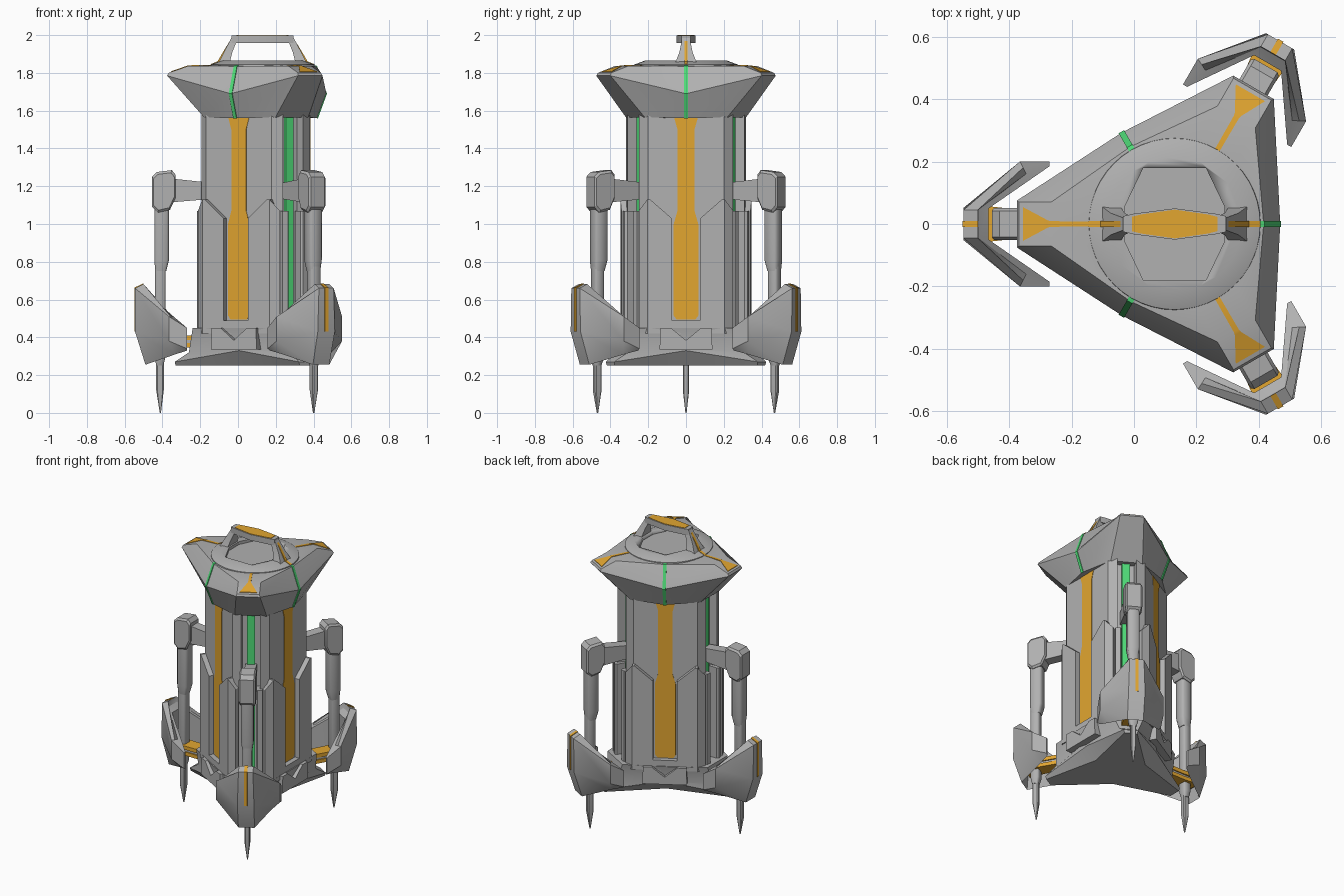
import bpy, bmesh, math

if "Cube" in bpy.data.objects:
    bpy.data.objects.remove(bpy.data.objects["Cube"])

CX = 0.13                        # x of the three-fold symmetry axis
ARMS = (180, 60, -60)            # directions of legs and shields
FACES = (0, 120, 240)            # directions of the body panels


def material(name, rgb):
    m = bpy.data.materials.new(name)
    m.diffuse_color = (*rgb, 1)
    m.use_nodes = True
    m.node_tree.nodes["Principled BSDF"].inputs["Base Color"].default_value = m.diffuse_color
    return m


GREY = material("grey_metal", (0.44, 0.44, 0.44))
ORANGE = material("orange_trim", (0.76, 0.38, 0.03))
GREEN = material("green_light", (0.08, 0.72, 0.19))


def loft(name, rings, mat=GREY, angles=(0,), smooth=25):
    """Skin closed rings of equal length, cap both ends, repeat round the axis."""
    bm = bmesh.new()
    vs = [[bm.verts.new(p) for p in r] for r in rings]
    n = len(rings[0])
    for a, b in zip(vs, vs[1:]):
        for i in range(n):
            j = (i + 1) % n
            bm.faces.new((a[i], a[j], b[j], b[i]))
    bm.faces.new(vs[0][::-1])
    bm.faces.new(vs[-1])
    bmesh.ops.recalc_face_normals(bm, faces=bm.faces)
    me = bpy.data.meshes.new(name)
    bm.to_mesh(me)
    bm.free()
    me.materials.append(mat)
    me.shade_smooth()
    me.set_sharp_from_angle(angle=math.radians(smooth))
    for k, a in enumerate(angles):
        ob = bpy.data.objects.new(name if len(angles) == 1 else f"{name}_{k + 1}", me)
        ob.location.x = CX
        ob.rotation_euler.z = math.radians(a)
        bpy.context.collection.objects.link(ob)
    return ob


def side(name, rz, hw, mat=GREY, angles=(0,)):
    """Radial (r, z) profile with a half width across."""
    return loft(name, [[(r, s * hw, z) for r, z in rz] for s in (-1, 1)], mat, angles)


def front(name, vz, r0, r1, mat=GREY, angles=(0,)):
    """Outline (across, z) pushed out along the radius."""
    return loft(name, [[(r, v, z) for v, z in vz] for r in (r0, r1)], mat, angles)


def plan(name, xy, z0, z1, mat=GREY, angles=(0,)):
    return loft(name, [[(x, y, z) for x, y in xy] for z in (z0, z1)], mat, angles)


def mirror(half):
    """Complete a (across, z) half outline."""
    return half + [(-v, z) for v, z in half[::-1]]


def polar(u, v, deg):
    a = math.radians(deg)
    return u * math.cos(a) - v * math.sin(a), u * math.sin(a) + v * math.cos(a)


def tri(mid, mz, corner, hw, cz):
    """Nine point truncated triangle: side middles and corner pairs."""
    ring = []
    for a in FACES:
        ring.append((*polar(mid, 0, a), mz))
        ring += [(*polar(corner, v, a + 60), cz) for v in (-hw, hw)]
    return ring


def octa(r0, r1, hw, z, c=0.3):
    """Chamfered rectangle section of a leg."""
    m, h = (r0 + r1) / 2, (r1 - r0) / 2
    k, q = h * (1 - c), hw * (1 - c)
    return [(m + x, y, z) for x, y in ((h, -q), (h, q), (k, hw), (-k, hw),
                                       (-h, q), (-h, -q), (-k, -hw), (k, -hw))]


# Body core with a narrow groove at each arm direction
core = []
for a in FACES:
    core += [polar(u, v, a) for u, v in ((0.25, -0.2), (0.25, 0.2))]
    core += [polar(u, v, a + 60) for u, v in ((0.323, -0.06), (0.27, -0.055),
                                              (0.27, 0.055), (0.323, 0.06))]
plan("body_core", core, 0.40, 1.60)

# Green strips in the grooves
front("groove_light", [(-0.024, 0.5), (0.024, 0.5), (0.024, 1.62), (-0.024, 1.62)],
      0.26, 0.288, GREEN, ARMS)

# Lower armour panels, left and right of each orange strip, and groove rails
for s, label in ((1, "left"), (-1, "right")):
    st = [(0.283, 0.075, 0.22, 0.075, 1.03), (0.283, 0.19, 0.22, 0.19, 1.13),
          (0.283, 0.205, 0.21, 0.20, 1.13), (0.25, 0.25, 0.20, 0.22, 1.07)]
    loft(f"lower_panel_{label}",
         [[(a, s * b, 0.42), (a, s * b, t), (c, s * d, t), (c, s * d, 0.42)]
          for a, b, c, d, t in st], GREY, FACES)
    plan(f"groove_rail_{label}", [(0.28, s * 0.036), (0.338, s * 0.036), (0.348, s * 0.046),
                                  (0.343, s * 0.075), (0.28, s * 0.075)],
         0.42, 1.07, GREY, ARMS)
front("panel_sill", mirror([(0.08, 0.42), (0.08, 0.49)]), 0.22, 0.283, GREY, FACES)

# Orange body strips
front("body_strip", mirror([(0.05, 0.495), (0.065, 0.515), (0.065, 1.0), (0.045, 1.07),
                            (0.045, 1.5), (0.065, 1.57)]), 0.247, 0.253, ORANGE, FACES)

# Triangular base, underside rising to the side middles, with notched blocks
loft("base", [tri(0.18, 0.25, 0.46, 0.04, 0.25), tri(0.25, 0.33, 0.465, 0.045, 0.27),
              tri(0.27, 0.345, 0.39, 0.06, 0.32), tri(0.29, 0.45, 0.37, 0.11, 0.45)])
front("base_block", mirror([(0.14, 0.335), (0.135, 0.45), (0.08, 0.45), (0.001, 0.385)]),
      0.2, 0.305, GREY, FACES)

# Lid
loft("lid", [tri(0.29, 1.56, 0.31, 0.10, 1.565), tri(0.338, 1.69, 0.505, 0.075, 1.785),
             tri(0.332, 1.705, 0.498, 0.07, 1.80), tri(0.285, 1.835, 0.395, 0.07, 1.836),
             tri(0.268, 1.84, 0.262, 0.07, 1.84)], smooth=40)
side("lid_light", [(0.270, 1.842), (0.288, 1.837), (0.341, 1.69), (0.293, 1.558),
                   (0.28, 1.562), (0.33, 1.69), (0.278, 1.832), (0.262, 1.838)],
     0.010, GREEN, FACES)
loft("lid_arrow", [[(r, -w, z - 0.006), (r, w, z - 0.006), (r, w, z), (r, -w, z)]
                   for r, w, z in ((0.26, 0.008, 1.843), (0.395, 0.009, 1.840),
                                   (0.405, 0.011, 1.836), (0.425, 0.022, 1.829),
                                   (0.485, 0.054, 1.808))], ORANGE, ARMS)

# Top disc with a recessed well
disc = loft("top_disc", [[(r * math.cos(i * math.pi / 24), r * math.sin(i * math.pi / 24), z)
                          for i in range(48)]
                         for r, z in ((0.276, 1.83), (0.274, 1.844), (0.215, 1.866))])
well = plan("well_cutter", [(0.16, -0.055), (0.16, 0.055), (0.1, 0.18), (-0.1, 0.18),
                            (-0.16, 0.055), (-0.16, -0.055), (-0.1, -0.18), (0.1, -0.18)],
            1.846, 1.95)
well.hide_render = True
well.hide_viewport = True
cut = disc.modifiers.new("well", "BOOLEAN")
cut.object = well
cut.operation = "DIFFERENCE"

# Handle: two tapered posts, a grip and orange inlays
loft("handle_post", [[(x, y, z) for x, y in ((a, -w), (b, -w), (b, w), (a, w))]
                     for a, b, w, z in ((0.175, 0.235, 0.058, 1.85), (0.16, 0.205, 0.035, 1.91),
                                        (0.13, 0.165, 0.02, 1.985))], GREY, (0, 180))
grip = [(0.165, -0.025), (0.165, 0.025), (0.13, 0.033), (0, 0.05), (-0.13, 0.033),
        (-0.165, 0.025), (-0.165, -0.025), (-0.13, -0.033), (0, -0.05), (0.13, -0.033)]
plan("handle_grip", grip, 1.957, 1.997)
plan("grip_inlay", [(x * 0.83, y * 0.92) for x, y in grip], 1.99, 2.0, ORANGE)
side("handle_stripe", [(0.275, 1.846), (0.238, 1.861), (0.209, 1.911), (0.173, 1.97),
                       (0.16, 1.97), (0.2, 1.905), (0.225, 1.85), (0.27, 1.84)],
     0.009, ORANGE, (0, 180))

# Legs: link, shoulder, shin and pointed foot
side("leg_link", [(0.24, 1.135), (0.24, 1.215), (0.48, 1.24), (0.48, 1.115)], 0.035, GREY, ARMS)
loft("shoulder", [[(0.522 + (r - 0.522) * k, v, 1.17 + (z - 1.17) * k) for r, z in
                   ((0.585, 1.25), (0.56, 1.275), (0.48, 1.285), (0.46, 1.26),
                    (0.46, 1.14), (0.49, 1.075), (0.555, 1.06), (0.585, 1.09))]
                  for v, k in ((-0.052, 0.88), (-0.042, 1), (0.042, 1), (0.052, 0.88))],
     GREY, ARMS)
loft("upper_leg", [octa(0.495, 0.573, 0.038, 1.09), octa(0.495, 0.573, 0.038, 0.81),
                   octa(0.51, 0.568, 0.03, 0.75)], GREY, ARMS, 50)
loft("lower_leg", [octa(0.513, 0.57, 0.03, 0.78), octa(0.515, 0.57, 0.03, 0.29),
                   octa(0.525, 0.563, 0.02, 0.25)], GREY, ARMS, 50)
loft("foot", [octa(0.523, 0.563, 0.017, 0.27), octa(0.523, 0.563, 0.017, 0.12),
              octa(0.538, 0.544, 0.003, 0.0)], GREY, ARMS)


# Chevron shields: sloping top and bottom lines, raised lip at the outer tip
def top(r):
    return 0.45 + (r - 0.4) * 0.85


def low(r):
    return 0.33 - (r - 0.4) * 0.326


stations = []
for ro, vo, ri, vi, zb, zt in ((0.40, 0.20, 0.40, 0.185, 0.34, 0.45),
                               (0.495, 0.20, 0.465, 0.14, 0.38, 0.51)):
    mix = [(ro + (ri - ro) * t, vo + (vi - vo) * t, zt + (top(ri) - zt) * t)
           for t in (0, 0.33, 0.66, 1)]
    stations.append([(ro, vo, zb)] + mix + [(ri, vi, low(ri))])
stations.append([(0.675, 0.052, 0.43), (0.675, 0.045, 0.66), (0.63, 0.045, 0.682),
                 (0.627, 0.045, 0.645), (0.595, 0.05, top(0.595)), (0.62, 0.05, 0.255)])
loft("shield", stations + [[(r, -v, z) for r, v, z in s] for s in stations[::-1]],
     GREY, ARMS, 35)
side("shield_stripe", [(0.67, 0.43), (0.679, 0.43), (0.679, 0.663), (0.63, 0.686),
                       (0.63, 0.676), (0.67, 0.655)], 0.01, ORANGE, ARMS)

# Orange braces between base and shields, with a grey core
for z, label in ((0.345, "low"), (0.385, "high")):
    loft(f"brace_{label}", [[(r, v, z + h) for v, h in ((-w, 0), (w, 0), (w, 0.025), (-w, 0.025))]
                            for r, w in ((0.3, 0.045), (0.5, 0.046), (0.605, 0.058))],
         ORANGE, ARMS)
side("brace_core", [(0.3, 0.35), (0.62, 0.35), (0.62, 0.40), (0.3, 0.40)], 0.038, GREY, ARMS)
